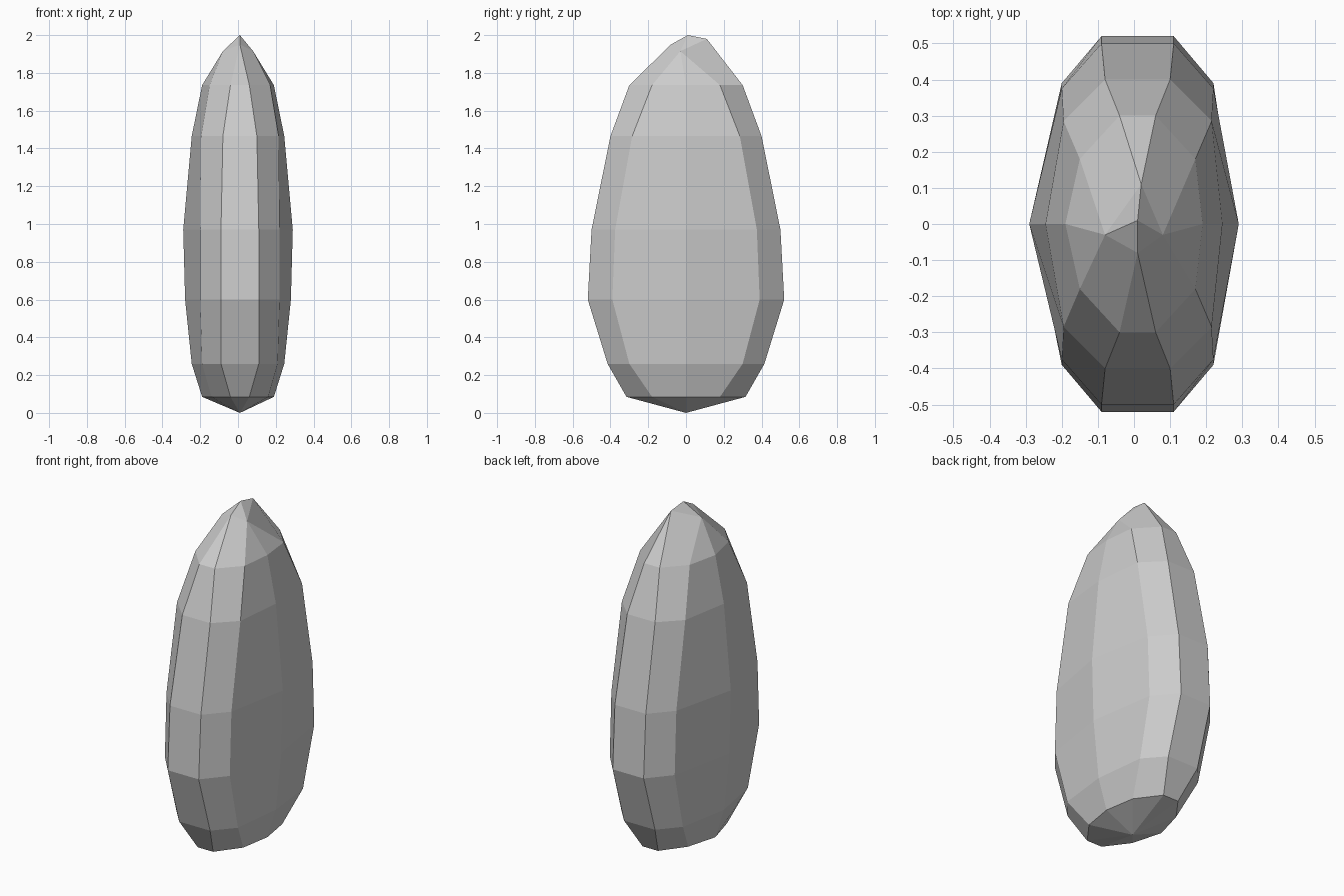
import bpy
import bmesh

cube = bpy.data.objects.get("Cube")
if cube:
    bpy.data.objects.remove(cube, do_unlink=True)

SHIFT = 0.01  # the end strips and corners lean slightly to one side

# Cross-sections: height, end strip (x, y), corner (x, y), half width
SECTIONS = [
    (0.085, 0.05, 0.315, 0.15, 0.18, 0.19),
    (0.26, 0.10, 0.415, 0.20, 0.30, 0.245),
    (0.60, 0.10, 0.52, 0.21, 0.39, 0.28),
    (0.97, 0.10, 0.50, 0.21, 0.375, 0.29),
    (1.465, 0.09, 0.40, 0.205, 0.285, 0.245),
    (1.735, 0.05, 0.30, 0.16, 0.18, 0.19),
]

bm = bmesh.new()


def ring(z, end_x, end_y, corner_x, corner_y, half_width):
    """Ten-sided outline, counter-clockwise from the front."""
    right = [(end_x, -end_y), (corner_x, -corner_y), (half_width, 0),
             (corner_x, corner_y), (end_x, end_y)]
    outline = right + [(-x, -y) for x, y in right]
    return [bm.verts.new((x + (SHIFT if y else 0), y, z)) for x, y in outline]


# Faceted body
rings = [ring(*section) for section in SECTIONS]
for low, high in zip(rings, rings[1:]):
    for i in range(10):
        j = (i + 1) % 10
        bm.faces.new((low[i], low[j], high[j], high[i]))

# Shallow pointed underside
bottom = bm.verts.new((SHIFT, 0, 0))
for i in range(10):
    bm.faces.new((bottom, rings[0][(i + 1) % 10], rings[0][i]))

# Crown: four shoulder points around the tip
front, side_a, back, side_b = [bm.verts.new(p) for p in (
    (SHIFT, -0.08, 1.95), (0.08, -0.03, 1.915),
    (0.02, 0.11, 1.98), (-0.08, -0.03, 1.915))]
tip = bm.verts.new((SHIFT, 0.01, 2.0))
owners = [front] + [side_a] * 3 + [back] * 2 + [side_b] * 3 + [front]
top = rings[-1]
for i in range(10):
    j = (i + 1) % 10
    if owners[i] is owners[j]:
        bm.faces.new((top[i], top[j], owners[i]))
    else:
        bm.faces.new((top[i], top[j], owners[j], owners[i]))
shoulders = [front, side_a, back, side_b]
for a, b in zip(shoulders, shoulders[1:] + shoulders[:1]):
    bm.faces.new((a, b, tip))

bmesh.ops.recalc_face_normals(bm, faces=bm.faces)
mesh = bpy.data.meshes.new("standing_stone")
bm.to_mesh(mesh)
bm.free()

# Stone colour
grey = bpy.data.materials.new("stone_grey")
grey.use_nodes = True
colour = (0.6, 0.6, 0.6, 1)
grey.diffuse_color = colour
grey.node_tree.nodes["Principled BSDF"].inputs["Base Color"].default_value = colour
mesh.materials.append(grey)

stone = bpy.data.objects.new("standing_stone", mesh)
bpy.context.collection.objects.link(stone)
